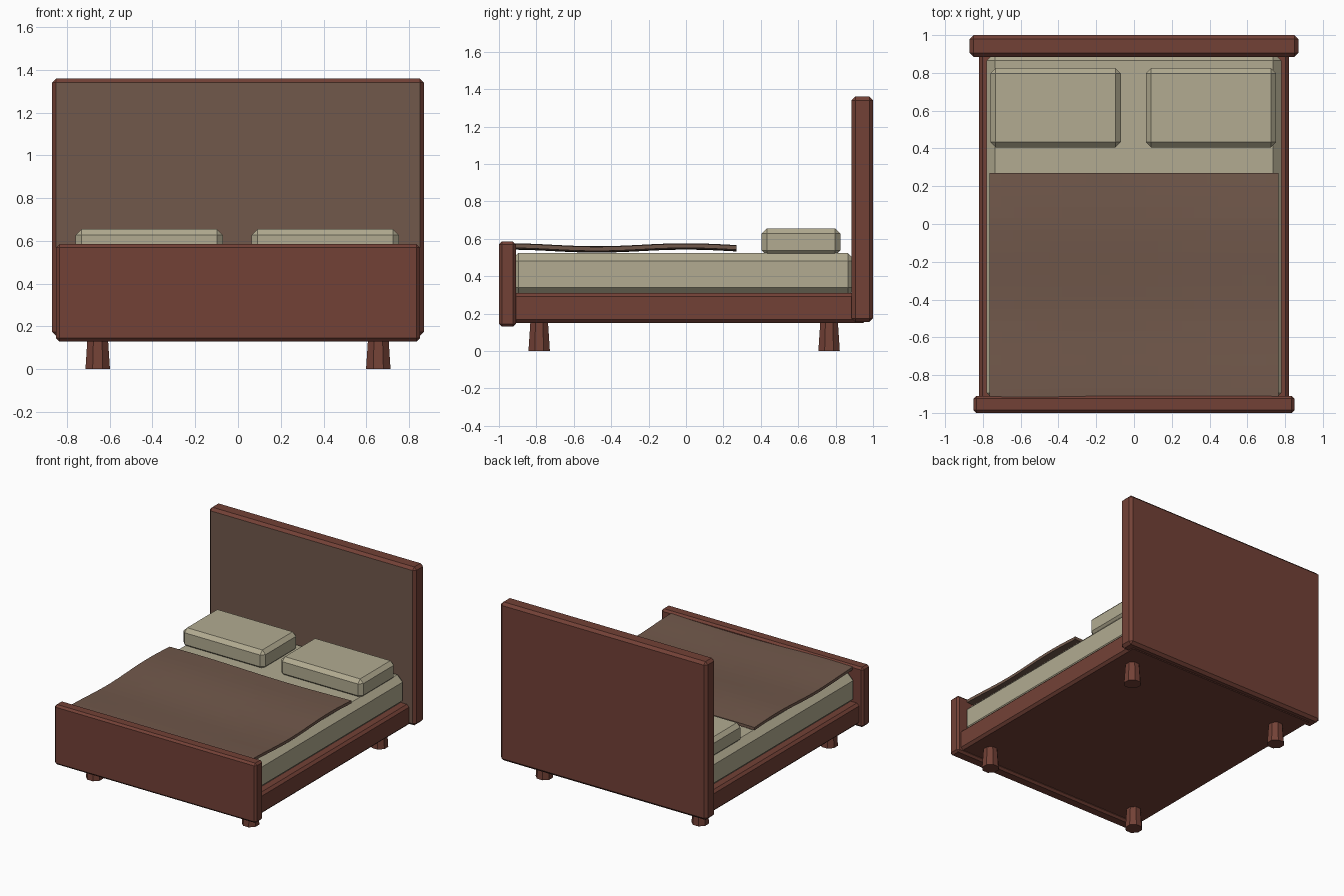
import bpy, bmesh, math
from mathutils import Matrix

if "Cube" in bpy.data.objects:
    bpy.data.objects.remove(bpy.data.objects["Cube"])


def material(name, rgb):
    m = bpy.data.materials.new(name)
    m.diffuse_color = (*rgb, 1.0)
    m.use_nodes = True
    m.node_tree.nodes["Principled BSDF"].inputs["Base Color"].default_value = m.diffuse_color
    return m


WOOD = material("red brown wood", (0.171, 0.053, 0.037))
CLOTH = material("brown cloth", (0.165, 0.098, 0.070))
LINEN = material("cream linen", (0.445, 0.407, 0.283))


def finish(bm, name, *mats):
    bmesh.ops.recalc_face_normals(bm, faces=bm.faces)
    mesh = bpy.data.meshes.new(name)
    bm.to_mesh(mesh)
    bm.free()
    for m in mats:
        mesh.materials.append(m)
    ob = bpy.data.objects.new(name, mesh)
    bpy.context.collection.objects.link(ob)
    return ob


def box(name, lo, hi, bevel, *mats):
    """Box between two corners with chamfered edges."""
    bm = bmesh.new()
    bmesh.ops.create_cube(bm, size=1)
    for v in bm.verts:
        v.co = [(a + b) / 2 + c * (b - a) for a, b, c in zip(lo, hi, v.co)]
    bmesh.ops.bevel(bm, geom=bm.edges[:], offset=bevel, offset_type='OFFSET',
                    segments=1, profile=0.5, affect='EDGES')
    return finish(bm, name, *mats)


# Frame
headboard = box("headboard", (-0.87, 0.885, 0.155), (0.87, 1.0, 1.36), 0.02, WOOD, CLOTH)
for p in headboard.data.polygons:  # padded front face
    if p.normal.y < -0.9:
        p.material_index = 1
box("footboard", (-0.85, -1.0, 0.13), (0.85, -0.91, 0.585), 0.015, WOOD)
box("bed_base", (-0.82, -0.965, 0.15), (0.82, 0.965, 0.31), 0.018, WOOD)

# Mattress and pillows
box("mattress", (-0.78, -0.94, 0.295), (0.78, 0.91, 0.525), 0.045, LINEN)
for name, x in (("left_pillow", -0.415), ("right_pillow", 0.408)):
    box(name, (x - 0.345, 0.405, 0.51), (x + 0.345, 0.825, 0.655), 0.028, LINEN)

# Gently rippled blanket
bm = bmesh.new()
bmesh.ops.create_grid(bm, x_segments=24, y_segments=20, size=0.5)
for v in bm.verts:
    x, y = v.co.x * 1.53, -0.33 + v.co.y * 1.20
    z = 0.562 + 0.008 * math.cos(6.6 * y) + 0.006 * math.cos(4 * x + 2.2)
    v.co = (x, y, z)
bmesh.ops.recalc_face_normals(bm, faces=bm.faces)
ext = bmesh.ops.extrude_face_region(bm, geom=bm.faces[:])
for v in ext["geom"]:
    if isinstance(v, bmesh.types.BMVert):
        v.co.z -= 0.022
finish(bm, "blanket", CLOTH)

# Tapered eight-sided legs
for side, x in (("left", -0.656), ("right", 0.656)):
    for end, y in (("front", -0.785), ("back", 0.765)):
        bm = bmesh.new()
        bmesh.ops.create_cone(
            bm, cap_ends=True, segments=8, radius1=0.062, radius2=0.050, depth=0.17,
            matrix=Matrix.Translation((x, y, 0.085)) @ Matrix.Rotation(math.pi / 8, 4, 'Z'))
        finish(bm, f"{end}_{side}_leg", WOOD)
